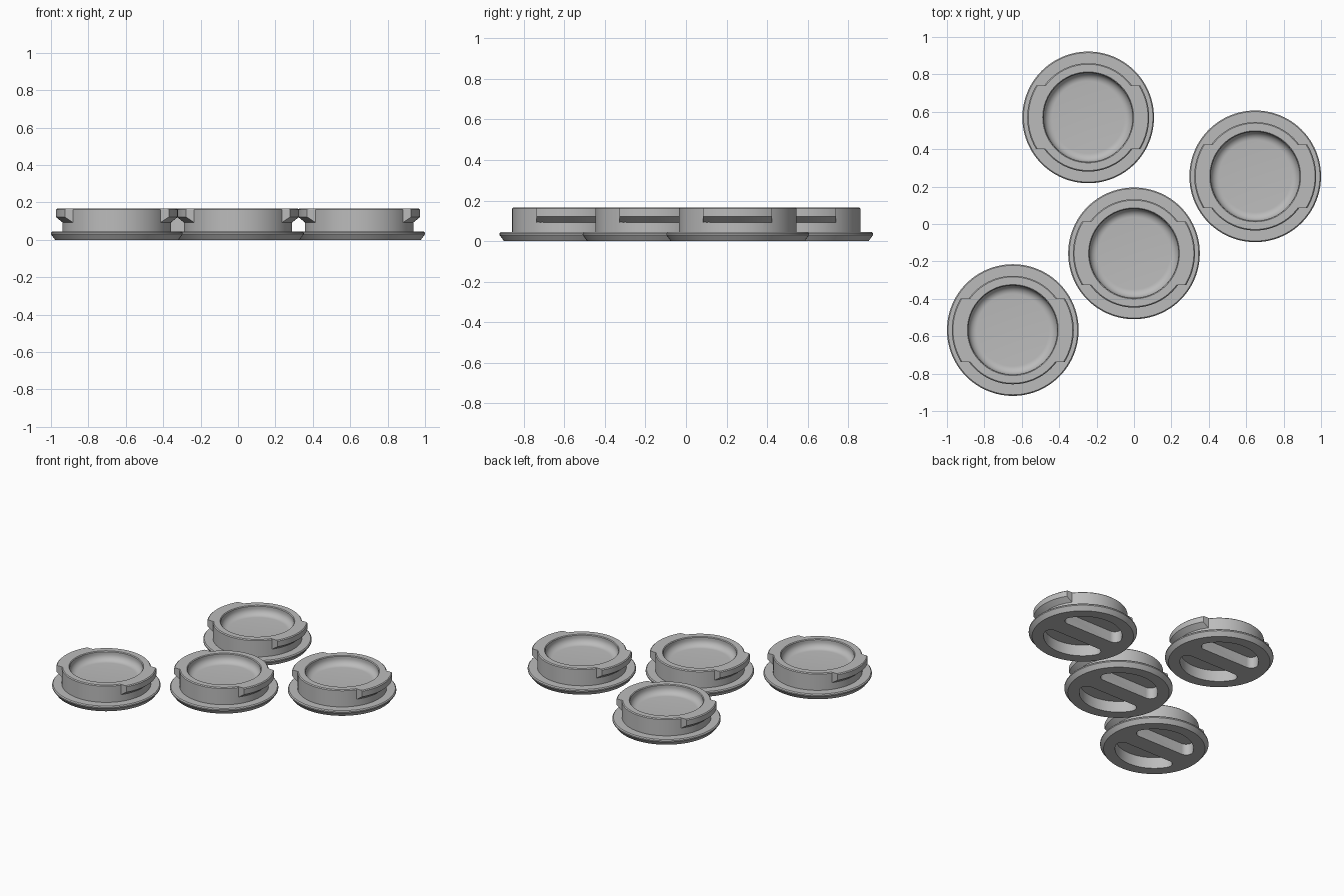
import bpy, bmesh
from math import sin, cos, pi, sqrt, atan2, radians

cube = bpy.data.objects.get("Cube")
if cube:
    bpy.data.objects.remove(cube, do_unlink=True)

grey = bpy.data.materials.new("plain grey")
grey.use_nodes = True
grey.diffuse_color = (0.5, 0.5, 0.5, 1)
grey.node_tree.nodes["Principled BSDF"].inputs["Base Color"].default_value = (0.5, 0.5, 0.5, 1)

TOP = 0.167        # height of the rim
TAB_HALF = 0.17    # half width of a locking tab


def to_object(name, bm):
    bmesh.ops.remove_doubles(bm, verts=bm.verts, dist=1e-5)
    bmesh.ops.recalc_face_normals(bm, faces=bm.faces)
    mesh = bpy.data.meshes.new(name)
    bm.to_mesh(mesh)
    bm.free()
    mesh.materials.append(grey)
    obj = bpy.data.objects.new(name, mesh)
    bpy.context.collection.objects.link(obj)
    return obj


def lathe(name, profile, steps=96):
    bm = bmesh.new()
    verts = [bm.verts.new((r, 0, z)) for r, z in profile]
    edges = [bm.edges.new(pair) for pair in zip(verts, verts[1:])]
    bmesh.ops.spin(bm, geom=verts + edges, cent=(0, 0, 0), axis=(0, 0, 1),
                   angle=2 * pi, steps=steps)
    return to_object(name, bm)


def loft(name, rings):
    """Close a stack of equal-length point rings into a solid."""
    bm = bmesh.new()
    loops = [[bm.verts.new(p) for p in ring] for ring in rings]
    n = len(loops[0])
    for low, high in zip(loops, loops[1:]):
        for i in range(n):
            j = (i + 1) % n
            bm.faces.new((low[i], low[j], high[j], high[i]))
    bm.faces.new(loops[0][::-1])
    bm.faces.new(loops[-1])
    return to_object(name, bm)


def tab(name, side):
    """Locking tab: a straight-ended arc with a sloped underside."""
    ys = [TAB_HALF * (i / 8 - 1) for i in range(17)]
    rings = []
    for r, z in ((0.284, 0.088), (0.326, 0.122), (0.326, TOP - 0.006), (0.32, TOP)):
        outer = [(side * sqrt(r * r - y * y), y, z) for y in ys]
        inner = [(side * sqrt(0.265 ** 2 - y * y), y, z) for y in reversed(ys)]
        rings.append(outer + inner)
    return loft(name, rings)


def pocket(name, side, radius=0.255, bar=0.06, corner=0.045):
    """Half-moon cutter with rounded corners."""
    cy = bar + corner
    cx = sqrt((radius - corner) ** 2 - cy * cy)
    a = atan2(cy, cx)

    def arc(x, y, r, start, end, n):
        return [(x + r * cos(start + (end - start) * i / n),
                 y + r * sin(start + (end - start) * i / n)) for i in range(n)]

    outline = (arc(cx, cy, corner, -pi / 2, a, 10) + arc(0, 0, radius, a, pi - a, 28)
               + arc(-cx, cy, corner, pi - a, 1.5 * pi, 10) + [(-cx, bar)])
    return loft(name, [[(x, side * y, z) for x, y in outline] for z in (-0.05, 0.08)])


def combine(target, tool, operation):
    mod = target.modifiers.new(operation, 'BOOLEAN')
    mod.operation = operation
    mod.solver = 'EXACT'
    mod.object = tool
    bpy.context.view_layer.objects.active = target
    bpy.ops.object.modifier_apply(modifier=mod.name)
    bpy.data.objects.remove(tool, do_unlink=True)


# Cap body: chamfered flange, upright wall, dished recess
floor, fillet, bowl = 0.103, 0.045, 0.238
dish = [(bowl - fillet + fillet * cos(t), floor + fillet - fillet * sin(t))
        for t in (pi / 2 * i / 8 for i in range(9))]
cap = lathe("cap", [(0, 0), (0.33, 0), (0.352, 0.03), (0.352, 0.038), (0.346, 0.045),
                    (0.29, 0.045), (0.29, TOP - 0.006), (0.284, TOP),
                    (bowl + 0.005, TOP), (bowl, TOP - 0.005)] + dish + [(0, floor)])

# Tabs on both sides, pockets leaving a grip bar underneath
for side in (-1, 1):
    combine(cap, tab("tab", side), 'UNION')
    combine(cap, pocket("pocket", side), 'DIFFERENCE')

bpy.ops.object.select_all(action='DESELECT')
cap.select_set(True)
bpy.context.view_layer.objects.active = cap
bpy.ops.object.shade_smooth_by_angle(angle=radians(25))

# Four identical caps
places = {"back_cap": (-0.245, 0.57), "left_cap": (0.648, 0.255),
          "middle_cap": (0, -0.157), "right_cap": (-0.648, -0.567)}
for i, (name, (x, y)) in enumerate(places.items()):
    obj = cap if i == 0 else cap.copy()
    if i:
        bpy.context.collection.objects.link(obj)
    obj.name = name
    obj.location = (x, y, 0)
